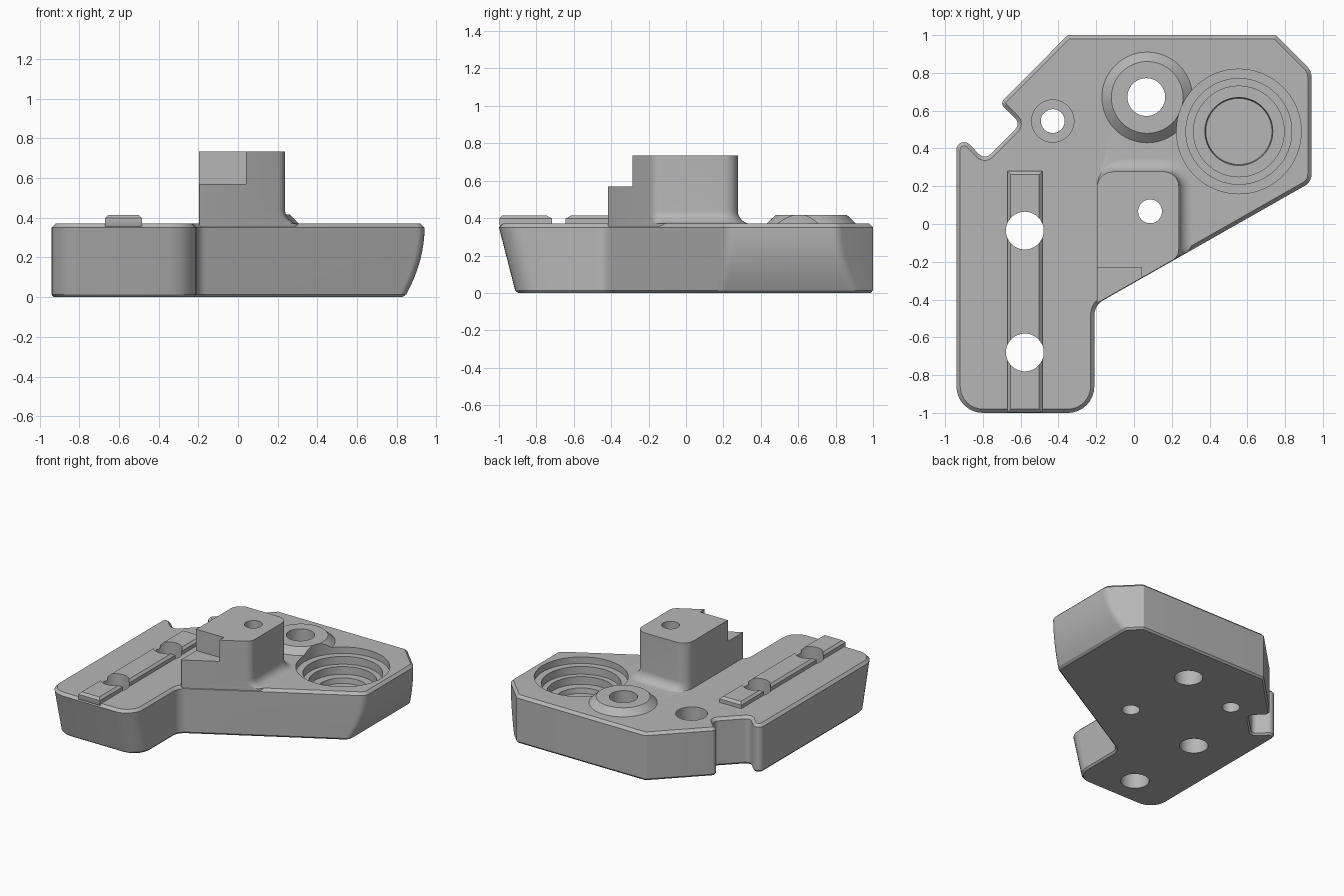
import bpy, bmesh, math
from mathutils import Vector

if "Cube" in bpy.data.objects:
    bpy.data.objects.remove(bpy.data.objects["Cube"])

grey = bpy.data.materials.new("plain grey")
grey.diffuse_color = (0.47, 0.47, 0.47, 1)
grey.use_nodes = True
grey.node_tree.nodes["Principled BSDF"].inputs["Base Color"].default_value = grey.diffuse_color


def outline(corners, inset=0.0, seg=8):
    """Counter-clockwise (x, y, radius) corners -> inset, rounded 2D loop."""
    pts, n = [], len(corners)
    P = [Vector(c[:2]) for c in corners]
    for i, (x, y, r) in enumerate(corners):
        d1 = (P[i] - P[i - 1]).normalized()
        d2 = (P[(i + 1) % n] - P[i]).normalized()
        n1, n2 = Vector((-d1.y, d1.x)), Vector((-d2.y, d2.x))
        p = P[i] + (n1 + n2) * (inset / (1 + n1.dot(n2)))
        turn = math.atan2(d1.x * d2.y - d1.y * d2.x, d1.dot(d2))
        s = 1 if turn > 0 else -1
        r = max(r - s * inset, 0.004)
        c = p - d1 * (r * math.tan(abs(turn) / 2)) + n1 * (r * s)
        a0 = math.atan2(-n1.y * s, -n1.x * s)
        for k in range(seg + 1):
            a = a0 + turn * k / seg
            pts.append((c.x + r * math.cos(a), c.y + r * math.sin(a)))
    return pts


def circle(x, y, r, n=64):
    return [(x + r * math.cos(2 * math.pi * k / n), y + r * math.sin(2 * math.pi * k / n)) for k in range(n)]


def rect(x0, x1, y0, y1):
    return [(x0, y0), (x1, y0), (x1, y1), (x0, y1)]


def loft(name, levels):
    """Closed solid through (z, loop) levels, bottom to top."""
    bm = bmesh.new()
    rings = [[bm.verts.new((x, y, z)) for x, y in loop] for z, loop in levels]
    for a, b in zip(rings, rings[1:]):
        n = len(a)
        for i in range(n):
            j = (i + 1) % n
            bm.faces.new((a[i], a[j], b[j], b[i]))
    bm.faces.new(rings[0][::-1])
    bm.faces.new(rings[-1])
    bmesh.ops.recalc_face_normals(bm, faces=bm.faces)
    me = bpy.data.meshes.new(name)
    bm.to_mesh(me)
    bm.free()
    me.materials.append(grey)
    ob = bpy.data.objects.new(name, me)
    bpy.context.collection.objects.link(ob)
    return ob


def turned(name, x, y, profile):
    return loft(name, [(z, circle(x, y, r)) for r, z in profile])


def combine(target, tool, op):
    m = target.modifiers.new(tool.name, 'BOOLEAN')
    m.operation, m.solver, m.object = op, 'EXACT', tool
    bpy.context.view_layer.objects.active = target
    bpy.ops.object.modifier_apply(modifier=m.name)
    bpy.data.objects.remove(tool)


def diag(x):
    return 0.2 + 0.568 * (x - 0.9)


# Base plate: notched outline, raked front, curved right side, chamfered rims
def plate(z, inset):
    f = max(0, 1 - z / 0.35)
    xr, yf = 0.94 - 0.10 * f ** 2, -1 + 0.09 * f
    return (z, outline([
        (-0.94, yf, .14), (-0.21, yf, .14), (-0.21, diag(-0.21), .09),
        (xr, diag(xr), .07), (xr, 1.75 - xr, .08), (0.75, 1, .012), (-0.35, 1, .025),
        (-0.71, 0.64, .03), (-0.60, 0.53, .04), (-0.79, 0.34, .04), (-0.94, 0.49, .04)], inset))


body = loft("base_plate", [plate(0, .012), plate(.014, 0)]
            + [plate(.014 + .336 * k / 8, 0) for k in range(1, 9)] + [plate(.37, .02)])


# Upright block with filleted foot at back and right
def block(z, d):
    return (z, outline([(-0.2, diag(-0.2), .006), (0.24 + d, diag(0.24 + d), .07),
                        (0.24 + d, 0.28 + d, .08 + d), (-0.2, 0.28 + d, .09 + d)], .003))


R = 0.07
foot = [(R * (1 - math.cos(a)), R * (1 - math.sin(a))) for a in [math.pi / 2 * k / 10 for k in range(11)]]
upright = loft("upright_block", [block(.3, R)] + [block(.37 + h, d) for h, d in foot] + [block(.735, 0)])
combine(upright, loft("corner_step", [(.57, rect(-.4, .04, -.7, -.23)), (.9, rect(-.4, .04, -.7, -.23))]),
        'DIFFERENCE')
combine(body, upright, 'UNION')

# Raised rail and conical boss
combine(body, loft("rail", [(.3, rect(-.67, -.485, -.97, .28)), (.37, rect(-.67, -.485, -.998, .28)),
                            (.398, rect(-.67, -.485, -.998, .28)),
                            (.415, rect(-.653, -.502, -.98, .262))]), 'UNION')
combine(body, turned("boss", .07, .67, [(.24, .3), (.24, .37), (.19, .417)]), 'UNION')

# Stepped round recess
combine(body, turned("recess", .555, .49, [(.175, .16), (.18, .20), (.24, .20), (.24, .26), (.28, .26),
                                           (.28, .32), (.33, .32), (.33, .55)]), 'DIFFERENCE')

# Through holes, one with a counterbore
for x, y, r in [(-.578, -.035, .1), (-.578, -.68, .1), (.065, .672, .1), (.085, .067, .063)]:
    combine(body, turned("hole", x, y, [(r, -.1), (r, 1)]), 'DIFFERENCE')
combine(body, turned("counterbore", -.43, .545, [(.063, -.1), (.063, .22), (.112, .22), (.112, .6)]),
        'DIFFERENCE')

bpy.ops.object.select_all(action='DESELECT')
body.select_set(True)
bpy.context.view_layer.objects.active = body
bpy.ops.object.shade_smooth_by_angle(angle=math.radians(25))
